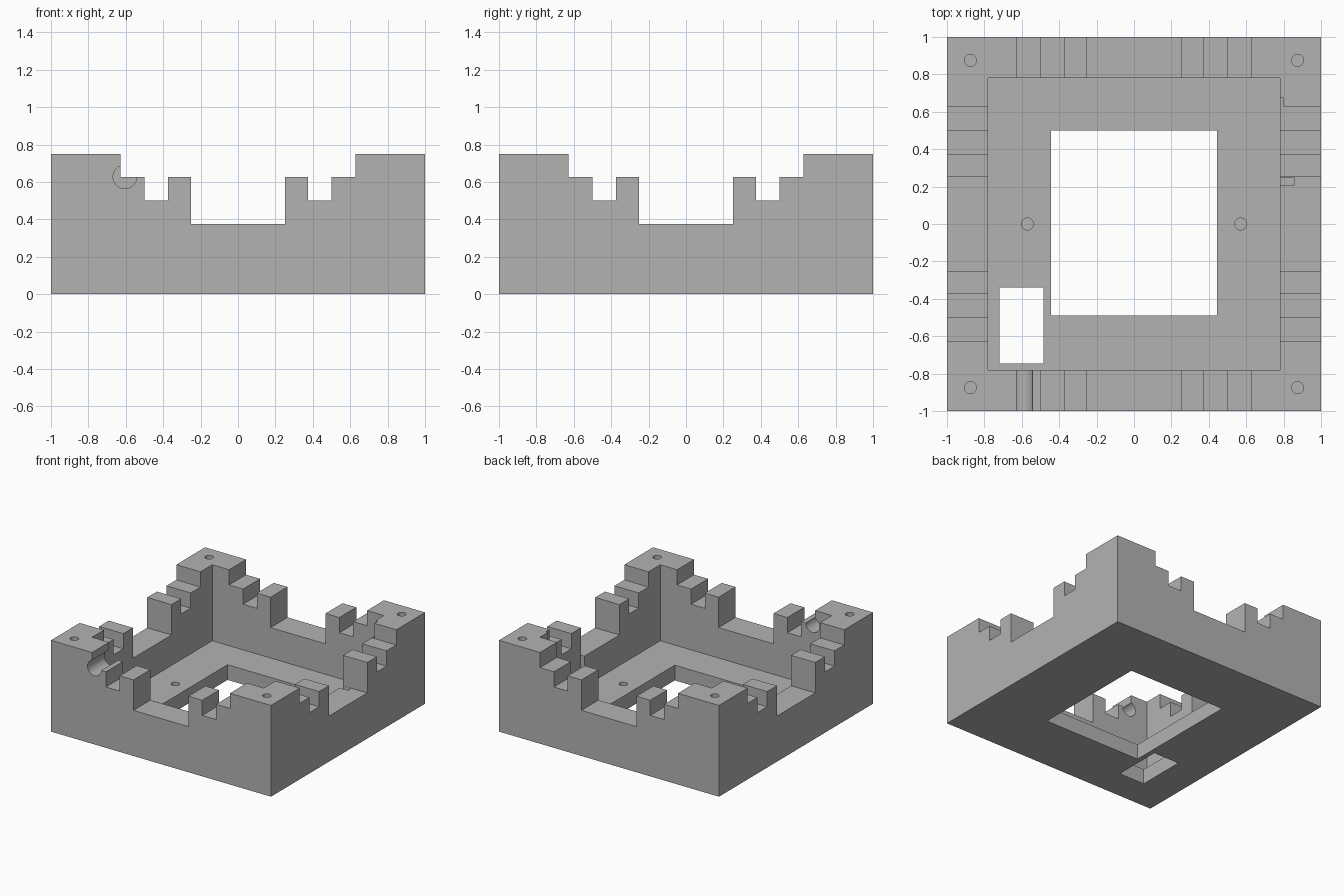
import bpy
import bmesh
import math
from mathutils import Matrix

default = bpy.data.objects.get("Cube")
if default:
    bpy.data.objects.remove(default, do_unlink=True)

grey = bpy.data.materials.new("plain grey")
grey.use_nodes = True
colour = (0.45, 0.45, 0.45, 1)
grey.diffuse_color = colour
grey.node_tree.nodes["Principled BSDF"].inputs["Base Color"].default_value = colour


def make_object(name, bm):
    bmesh.ops.recalc_face_normals(bm, faces=bm.faces)
    mesh = bpy.data.meshes.new(name)
    bm.to_mesh(mesh)
    bm.free()
    mesh.materials.append(grey)
    obj = bpy.data.objects.new(name, mesh)
    bpy.context.collection.objects.link(obj)
    return obj


def box(name, x, y, z):
    bm = bmesh.new()
    bmesh.ops.create_cube(bm, size=1)
    for v in bm.verts:
        for axis, (low, high) in enumerate((x, y, z)):
            v.co[axis] = low if v.co[axis] < 0 else high
    return make_object(name, bm)


def cylinder(name, centre, radius, length, lying=False):
    bm = bmesh.new()
    turn = Matrix.Rotation(math.pi / 2 if lying else 0, 4, "X")
    bmesh.ops.create_cone(bm, cap_ends=True, segments=32, radius1=radius,
                          radius2=radius, depth=length,
                          matrix=Matrix.Translation(centre) @ turn)
    return make_object(name, bm)


def stepped_prism(name, profile, along_x):
    bm = bmesh.new()
    if along_x:
        points = [(-1.1, u, z) for u, z in profile]
    else:
        points = [(u, -1.1, z) for u, z in profile]
    face = bm.faces.new([bm.verts.new(p) for p in points])
    grown = bmesh.ops.extrude_face_region(bm, geom=[face])["geom"]
    moved = [v for v in grown if isinstance(v, bmesh.types.BMVert)]
    bmesh.ops.translate(bm, verts=moved, vec=(2.2, 0, 0) if along_x else (0, 2.2, 0))
    return make_object(name, bm)


def cut(target, cutter):
    cutter.hide_render = True
    mod = target.modifiers.new("cut", "BOOLEAN")
    mod.operation = "DIFFERENCE"
    mod.solver = "EXACT"
    mod.object = cutter
    bpy.context.view_layer.objects.active = target
    bpy.ops.object.modifier_apply(modifier=mod.name)
    bpy.data.objects.remove(cutter, do_unlink=True)


# Square housing with an open cavity
housing = box("housing", (-1, 1), (-1, 1), (0, 0.75))
cut(housing, box("cavity", (-0.78, 0.78), (-0.78, 0.78), (0.125, 1)))

# Stepped, toothed openings in all four walls
half = [(0.25, 0.375), (0.25, 0.625), (0.375, 0.625), (0.375, 0.5),
        (0.5, 0.5), (0.5, 0.625), (0.627, 0.625), (0.627, 1)]
outline = [(-u, z) for u, z in reversed(half)] + half
for along_x in (False, True):
    cut(housing, stepped_prism("wall_steps", outline, along_x))

# Floor openings
cut(housing, box("main_opening", (-0.445, 0.445), (-0.49, 0.5), (-0.1, 0.3)))
cut(housing, box("cable_opening", (-0.72, -0.485), (-0.745, -0.34), (-0.1, 0.3)))

# Round cable groove through the front wall
cut(housing, cylinder("cable_groove", (-0.605, -0.9, 0.627), 0.063, 0.4, lying=True))

# Small slots in one side wall
cut(housing, box("upper_slot", (0.7, 0.8), (0.6, 0.675), (0.63, 0.9)))
cut(housing, box("lower_slot", (0.7, 0.855), (0.205, 0.249), (0.25, 0.45)))

# Blind screw holes in the corners and the floor
for sx in (-1, 1):
    for sy in (-1, 1):
        cut(housing, cylinder("corner_hole", (0.875 * sx, 0.875 * sy, 0.75), 0.032, 0.5))
    cut(housing, cylinder("floor_hole", (0.57 * sx, 0, 0.125), 0.032, 0.15))

# Smooth the round holes, keep the edges sharp
bpy.ops.object.select_all(action="DESELECT")
housing.select_set(True)
bpy.context.view_layer.objects.active = housing
bpy.ops.object.shade_smooth_by_angle(angle=math.radians(30))
